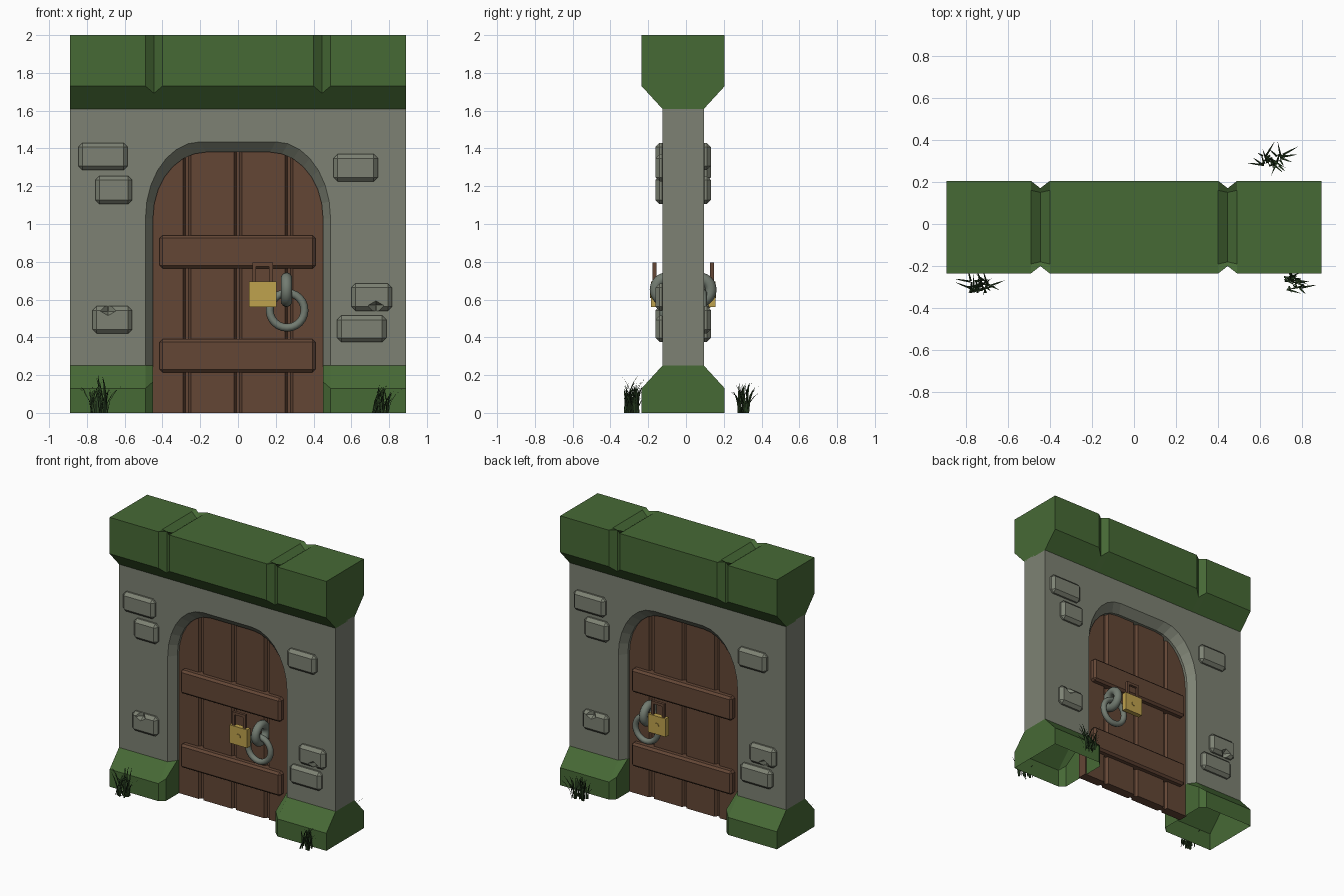
import bpy, bmesh, math, random
from mathutils import Vector

cube = bpy.data.objects.get("Cube")
if cube:
    bpy.data.objects.remove(cube, do_unlink=True)

CY = -0.015          # middle of the wall's thickness
SIDES = (-1, 1)


def material(name, rgb):
    m = bpy.data.materials.new(name)
    m.use_nodes = True
    m.diffuse_color = (*rgb, 1)
    m.node_tree.nodes["Principled BSDF"].inputs["Base Color"].default_value = (*rgb, 1)
    return m


moss = material("moss green", (0.062, 0.142, 0.036))
stone = material("grey stone", (0.205, 0.222, 0.172))
wood = material("brown wood", (0.125, 0.061, 0.036))
iron = material("grey iron", (0.17, 0.20, 0.165))
brass = material("yellow brass", (0.52, 0.36, 0.075))
grass = material("dark grass", (0.022, 0.05, 0.016))


def finish(name, bm, mat):
    bmesh.ops.recalc_face_normals(bm, faces=bm.faces)
    mesh = bpy.data.meshes.new(name)
    bm.to_mesh(mesh)
    bm.free()
    mesh.materials.append(mat)
    ob = bpy.data.objects.new(name, mesh)
    bpy.context.collection.objects.link(ob)
    return ob


def loft(name, sections, mat, closed=True):
    """Skin matching rings of points, with flat ends."""
    bm = bmesh.new()
    rings = [[bm.verts.new(p) for p in s] for s in sections]
    n = len(rings[0])
    for a, b in zip(rings, rings[1:]):
        for i in range(n if closed else n - 1):
            j = (i + 1) % n
            bm.faces.new((a[i], a[j], b[j], b[i]))
    bm.faces.new(rings[0])
    bm.faces.new(rings[-1])
    return finish(name, bm, mat)


def box(name, x, y, z, mat, bevel=0):
    bm = bmesh.new()
    bmesh.ops.create_cube(bm, size=1)
    for v in bm.verts:
        for i, (lo, hi) in enumerate((x, y, z)):
            v.co[i] = lo if v.co[i] < 0 else hi
    if bevel:
        bmesh.ops.bevel(bm, geom=bm.edges[:], offset=bevel, segments=1, affect='EDGES')
    return finish(name, bm, mat)


def ring(name, loc, radius, tube, rot):
    bpy.ops.mesh.primitive_torus_add(location=loc, rotation=rot, major_radius=radius,
                                     minor_radius=tube, major_segments=24, minor_segments=10)
    ob = bpy.context.object
    ob.name = name
    ob.data.materials.append(iron)
    bpy.ops.object.shade_smooth_by_angle(angle=math.radians(45))


# Top cap: one loft along x, pinched at the two grooves
def cap_section(x, groove):
    h, low, t, top = (0.185, 1.692, 0.165, 1.965) if groove else (0.22, 1.73, 0.175, 2)
    half = [(0.11, 1.61), (h, low), (h, 2), (t, top)]
    pts = [(-y, z) for y, z in half] + half[::-1]
    return [(x, CY + y, z) for y, z in pts]


stations = [(-0.89, 0)]
for c in (-0.445, 0.445):
    stations += [(c - 0.045, 0), (c, 1), (c + 0.045, 0)]
stations.append((0.89, 0))
loft("top_cap", [cap_section(x, g) for x, g in stations], moss)


# Mossy footings, hollow underneath, chamfered towards the door
def foot_section(x, h, shoulder, top):
    half = [(h, 0), (h, shoulder), (top, 0.25)]
    pts = [(-y, z) for y, z in half] + half[::-1]
    return [(x, CY + y, z) for y, z in pts]


for s, side in zip(SIDES, ("right", "left")):
    loft(side + "_footing", [foot_section(s * 0.89, 0.22, 0.13, 0.11),
                             foot_section(s * 0.49, 0.22, 0.13, 0.11),
                             foot_section(s * 0.45, 0.185, 0.165, 0.055)],
         moss, closed=False)


# Wall with a bevelled arched doorway
def wall_section(y, w, flat, top):
    spring = 1.03
    arch = [(w, 0.25)]
    for i in range(8):
        a = math.pi / 2 * i / 7
        arch.append((flat + (w - flat) * math.cos(a), spring + (top - spring) * math.sin(a)))
    pts = [(0.89, 1.62), (0.89, 0.25)] + arch
    pts += [(-x, z) for x, z in reversed(pts)]
    return [(x, CY + y, z) for x, z in pts]


loft("wall", [wall_section(-0.11, 0.49, 0.2, 1.435), wall_section(-0.055, 0.45, 0.17, 1.38),
              wall_section(0.055, 0.45, 0.17, 1.38), wall_section(0.11, 0.49, 0.2, 1.435)], stone)

# Plank door: grooved outline raised straight up, its top buried in the arch
edge = [(-0.46, 0.035)]
for c in (-0.27, 0, 0.27):
    edge += [(c - 0.02, 0.035), (c - 0.008, 0.015), (c + 0.008, 0.015), (c + 0.02, 0.035)]
edge.append((0.46, 0.035))
outline = [(x, CY - d) for x, d in edge] + [(x, CY + d) for x, d in reversed(edge)]
loft("plank_door", [[(x, y, z) for x, y in outline] for z in (0, 1.4)], wood)

for name, z in (("lower", 0.215), ("upper", 0.765)):
    box(name + "_door_bar", (-0.415, 0.41), (CY - 0.078, CY + 0.078), (z, z + 0.175), wood, 0.015)

# Raised bricks, the back set turned half round from the front set
BRICKS = [(-0.845, -0.585, 1.285, 1.43, None), (-0.755, -0.56, 1.105, 1.255, None),
          (-0.77, -0.56, 0.42, 0.565, (-0.688, 0.56)), (0.505, 0.74, 1.225, 1.37, None),
          (0.60, 0.815, 0.54, 0.685, (0.73, 0.548)), (0.525, 0.785, 0.375, 0.515, None)]


def chip(brick, loc):
    bpy.ops.mesh.primitive_uv_sphere_add(segments=4, ring_count=2, radius=0.045, location=loc)
    cutter = bpy.context.object
    cutter.hide_render = True
    mod = brick.modifiers.new("chip", 'BOOLEAN')
    mod.operation = 'DIFFERENCE'
    mod.object = cutter
    bpy.context.view_layer.objects.active = brick
    bpy.ops.object.modifier_apply(modifier=mod.name)
    bpy.data.objects.remove(cutter, do_unlink=True)


for s, side in zip(SIDES, ("front", "back")):
    for i, (x0, x1, z0, z1, notch) in enumerate(BRICKS):
        xs = sorted((-s * x0, -s * x1))
        ys = sorted((CY + s * 0.09, CY + s * 0.147))
        brick = box(f"{side}_brick_{i + 1}", xs, ys, (z0, z1), stone, 0.022)
        if notch:
            chip(brick, (-s * notch[0], CY + s * 0.147, notch[1]))

# Padlock and pull rings, on both faces of the door
for s, side in zip(SIDES, ("front", "back")):
    def depth(a, b):
        return sorted((CY + s * a, CY + s * b))

    box(side + "_padlock", (0.058, 0.205), depth(0.133, 0.17), (0.56, 0.695), brass)
    shackle = [(0.076, 0.69), (0.076, 0.795), (0.184, 0.795), (0.184, 0.69),
               (0.165, 0.69), (0.165, 0.775), (0.095, 0.775), (0.095, 0.69)]
    loft(side + "_shackle", [[(x, y, z) for x, z in shackle] for y in depth(0.142, 0.162)], wood)
    bpy.ops.mesh.primitive_cylinder_add(vertices=12, radius=0.018, depth=0.006,
                                        location=(0.132, CY + s * 0.172, 0.627),
                                        rotation=(math.pi / 2, 0, 0))
    bpy.context.object.name = side + "_keyhole_plate"
    bpy.context.object.data.materials.append(brass)
    ring(side + "_ring_mount", (0.257, CY + s * 0.085, 0.652), 0.062, 0.03, (0, math.pi / 2, 0))
    ring(side + "_pull_ring", (0.26, CY + s * 0.105, 0.543), 0.092, 0.021, (math.pi / 2, 0, 0))

# Grass tufts: tapering blades that bend outwards
rng = random.Random(4)


def tuft(name, x, y, reach_x, reach_y, height, count):
    bm = bmesh.new()
    for _ in range(count):
        a = rng.uniform(0, math.tau)
        root = Vector((x + rng.uniform(-0.05, 0.05), y + rng.uniform(-0.03, 0.03), 0))
        k = rng.uniform(0.3, 1)
        lean = Vector((math.cos(a) * reach_x * k, math.sin(a) * reach_y * k, 0))
        tall = height * rng.uniform(0.55, 1)
        across = Vector((-math.sin(a), math.cos(a), 0)) * 0.0055
        rows = []
        for t in (0, 0.35, 0.7):
            p = root + lean * t ** 1.7 + Vector((0, 0, tall * (1.35 * t - 0.35 * t * t)))
            rows.append([bm.verts.new(p + across * w * (1 - 0.5 * t)) for w in SIDES])
        for (p, q), (r, u) in zip(rows, rows[1:]):
            bm.faces.new((p, q, u, r))
        tip = bm.verts.new(root + lean + Vector((0, 0, tall)))
        bm.faces.new((*rows[-1], tip))
    finish(name, bm, grass)


tuft("front_right_grass", -0.735, -0.3, 0.085, 0.09, 0.2, 28)
tuft("front_left_grass", 0.755, -0.28, 0.08, 0.05, 0.15, 26)
tuft("back_left_grass", 0.66, 0.30, 0.085, 0.1, 0.17, 28)
